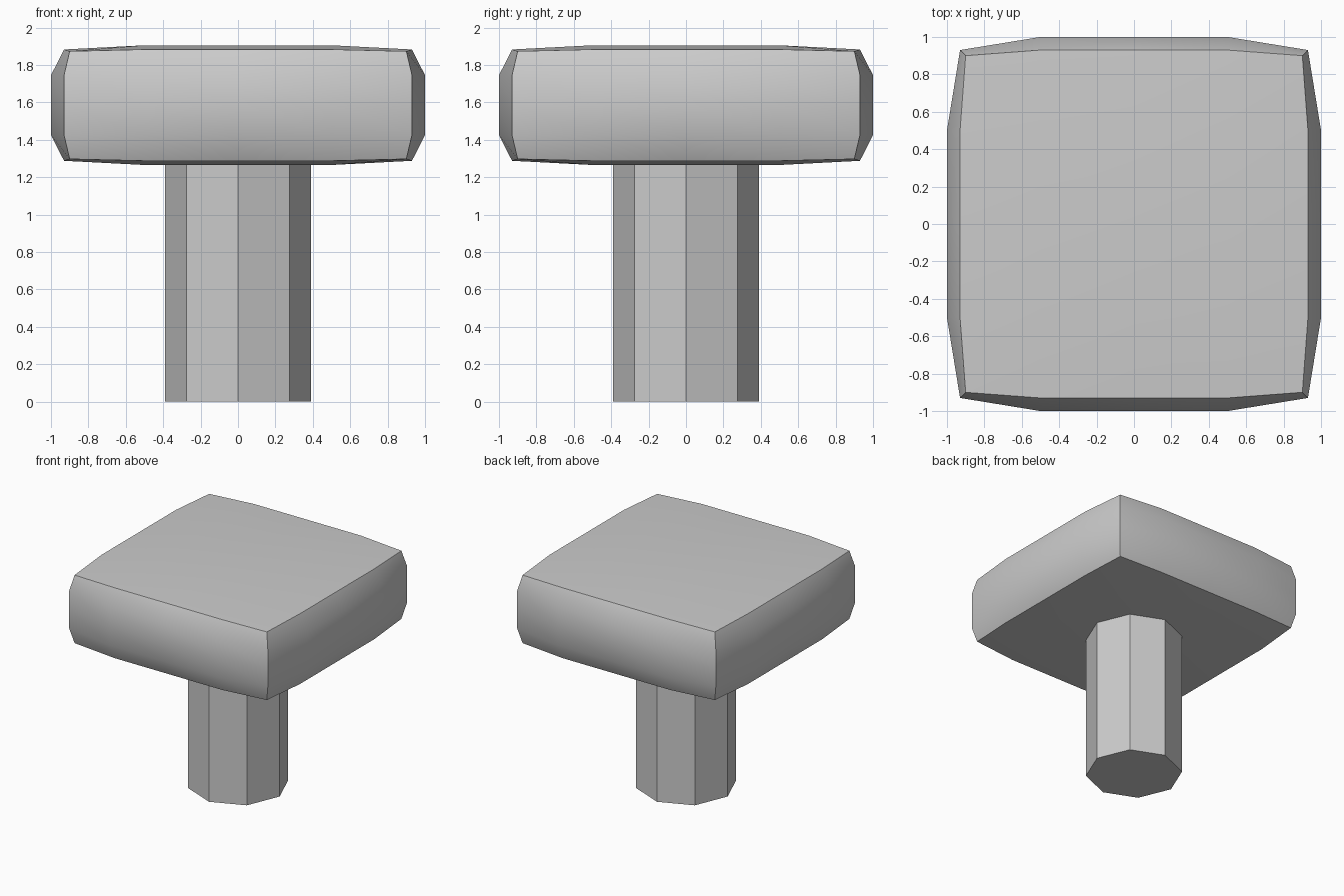
import bpy, bmesh, math

if "Cube" in bpy.data.objects:
    bpy.data.objects.remove(bpy.data.objects["Cube"])

SMOOTH = math.radians(35)

# Cushion-like head: gridded cube with its edges and corners pulled inwards
bm = bmesh.new()
bmesh.ops.create_cube(bm, size=2)
bmesh.ops.subdivide_edges(bm, edges=bm.edges[:], cuts=3, use_grid_fill=True)
PULL = {1: 1.0, 2: 0.93, 3: 0.9}
for v in bm.verts:
    outer = [i for i in range(3) if abs(v.co[i]) > 0.99]
    for i in outer:
        v.co[i] *= PULL[len(outer)]
    v.co.z = v.co.z * 0.32 + 1.585
mesh = bpy.data.meshes.new("head")
bm.to_mesh(mesh)
bm.free()
head = bpy.data.objects.new("head", mesh)
bpy.context.collection.objects.link(head)
bpy.ops.object.select_all(action='DESELECT')
head.select_set(True)
bpy.context.view_layer.objects.active = head
bpy.ops.object.shade_smooth_by_angle(angle=SMOOTH)

# Eight-sided stem, flat shaded, reaching just into the head
height = 1.28
bpy.ops.mesh.primitive_cylinder_add(vertices=8, radius=0.39, depth=height,
                                    location=(0, 0, height / 2))
bpy.context.object.name = "stem"
